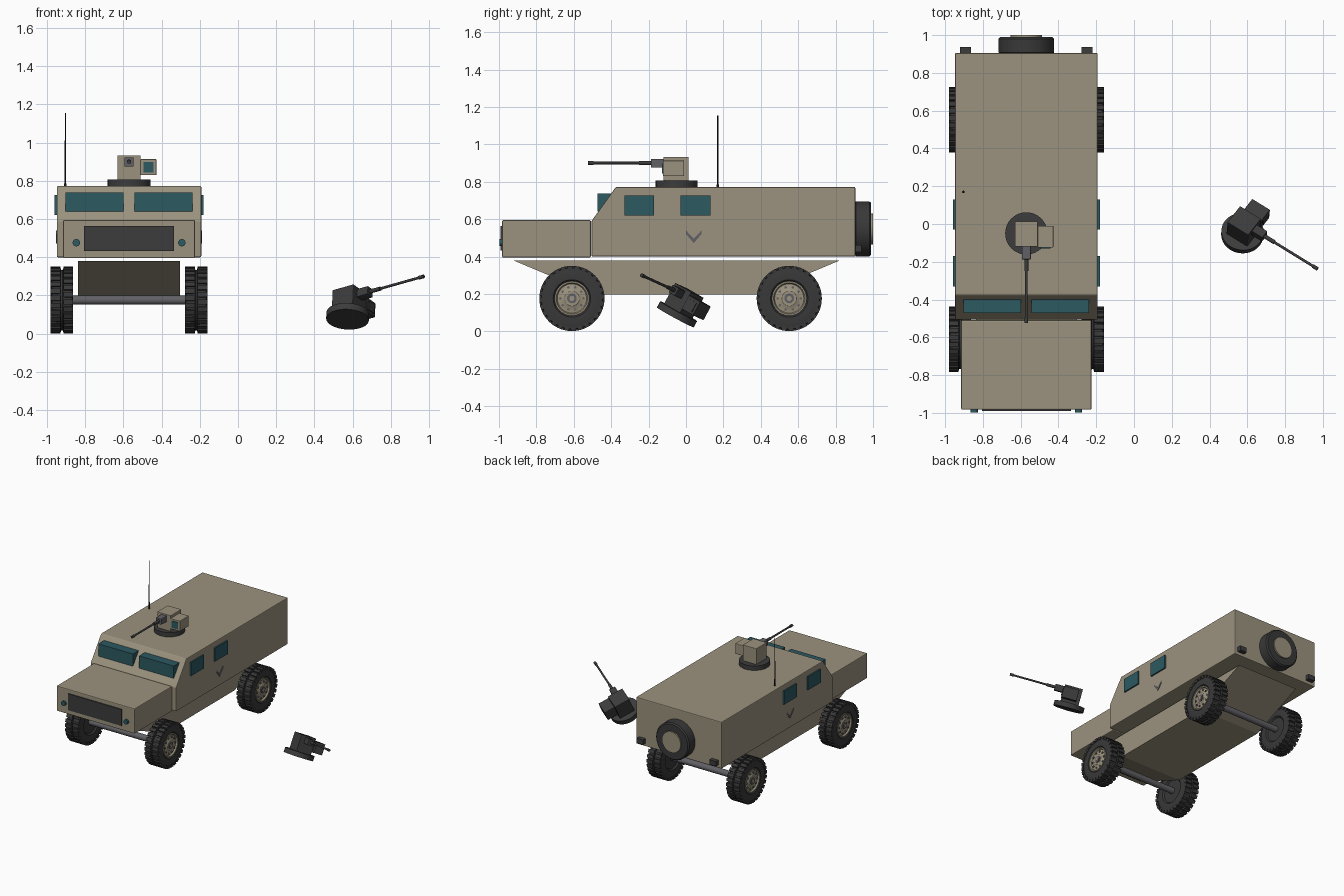
import bpy, bmesh
from math import pi, cos, sin
from mathutils import Vector, Matrix

if "Cube" in bpy.data.objects:
    bpy.data.objects.remove(bpy.data.objects["Cube"])


def material(name, r, g, b):
    m = bpy.data.materials.new(name)
    m.use_nodes = True
    m.diffuse_color = (r, g, b, 1)
    bsdf = m.node_tree.nodes["Principled BSDF"]
    bsdf.inputs["Base Color"].default_value = (r, g, b, 1)
    bsdf.inputs["Roughness"].default_value = 0.7
    return m


TAN = material("tan_paint", 0.33, 0.29, 0.21)
GLASS = material("teal_glass", 0.025, 0.1, 0.12)
RUBBER = material("rubber", 0.04, 0.04, 0.04)
DARK = material("dark_grey", 0.045, 0.045, 0.046)
METAL = material("grey_metal", 0.12, 0.117, 0.13)
BLACK = material("black", 0.01, 0.01, 0.01)

CX = -0.57  # vehicle centreline
ID = Matrix.Identity(4)


def finish(name, bm, mat, M=ID, bevel=0, smooth=False):
    bmesh.ops.recalc_face_normals(bm, faces=bm.faces)
    me = bpy.data.meshes.new(name)
    bm.to_mesh(me)
    bm.free()
    me.materials.append(mat)
    ob = bpy.data.objects.new(name, me)
    bpy.context.collection.objects.link(ob)
    ob.matrix_world = M
    if bevel:
        mod = ob.modifiers.new("bevel", "BEVEL")
        mod.width = bevel
        mod.segments = 2
    if smooth:
        bpy.ops.object.select_all(action="DESELECT")
        ob.select_set(True)
        bpy.context.view_layer.objects.active = ob
        bpy.ops.object.shade_smooth_by_angle(angle=0.6)
    return ob


def add_box(bm, x, y, z, rot=ID):
    size = Matrix.Diagonal((x[1] - x[0], y[1] - y[0], z[1] - z[0], 1))
    mid = Matrix.Translation([(a + b) / 2 for a, b in (x, y, z)])
    bmesh.ops.create_cube(bm, size=1, matrix=rot @ mid @ size)


def box(name, x, y, z, mat, M=ID, bevel=0):
    bm = bmesh.new()
    add_box(bm, x, y, z)
    return finish(name, bm, mat, M, bevel)


def add_rod(bm, p, q, r, r2=None, sides=32):
    p, q = Vector(p), Vector(q)
    rot = (q - p).to_track_quat("Z", "Y").to_matrix().to_4x4()
    bmesh.ops.create_cone(bm, cap_ends=True, segments=sides, radius1=r,
                          radius2=r if r2 is None else r2, depth=(q - p).length,
                          matrix=Matrix.Translation((p + q) / 2) @ rot)


def rod(name, p, q, r, mat, M=ID, r2=None, sides=32):
    bm = bmesh.new()
    add_rod(bm, p, q, r, r2, sides)
    return finish(name, bm, mat, M, smooth=True)


def prism(name, pts, x0, x1, mat, M=ID, bevel=0):
    """Extrude a side profile of (y, z) points across x."""
    bm = bmesh.new()
    face = bm.faces.new([bm.verts.new((x0, y, z)) for y, z in pts])
    ext = bmesh.ops.extrude_face_region(bm, geom=[face])["geom"]
    verts = [g for g in ext if isinstance(g, bmesh.types.BMVert)]
    bmesh.ops.translate(bm, verts=verts, vec=(x1 - x0, 0, 0))
    return finish(name, bm, mat, M, bevel)


def lathe(name, pts, mat, M, steps=48):
    """Spin (x, radius) points around the x axis."""
    bm = bmesh.new()
    vs = [bm.verts.new((x, 0, r)) for x, r in pts]
    es = [bm.edges.new(e) for e in zip(vs, vs[1:])]
    bmesh.ops.spin(bm, geom=vs + es, cent=(0, 0, 0), axis=(1, 0, 0),
                   angle=2 * pi, steps=steps, use_duplicate=False)
    bmesh.ops.remove_doubles(bm, verts=bm.verts, dist=0.0005)
    return finish(name, bm, mat, M, smooth=True)


def ring(n, r, phase=0):
    return [(r * cos(2 * pi * (i + phase) / n), r * sin(2 * pi * (i + phase) / n))
            for i in range(n)]


# Body: cabin, hood, lower hull
V = Matrix.Translation((CX, 0, 0))
prism("cabin", [(-0.505, 0.4), (-0.505, 0.59), (-0.375, 0.772), (0.905, 0.772), (0.905, 0.4)],
      -0.378, 0.378, TAN, V, 0.006)
box("hood", (-0.345, 0.345), (-0.983, -0.509), (0.395, 0.595), TAN, V, 0.006)
prism("lower_hull", [(-0.925, 0.38), (-0.49, 0.198), (0.39, 0.198), (0.825, 0.38)],
      -0.267, 0.267, TAN, V)
box("grille", (-0.236, 0.236), (-0.991, -0.98), (0.432, 0.563), DARK, V)

# Paired details
for s, side in ((-1, "right"), (1, "left")):
    def span(a, b):
        return tuple(sorted((s * a, s * b)))
    box(f"windscreen_{side}", span(0.028, 0.332), (-0.472, -0.4), (0.64, 0.738), GLASS, V)
    for y, part in ((-0.25, "front"), (0.05, "rear")):
        box(f"{part}_window_{side}", span(0.36, 0.389), (y - 0.08, y + 0.08),
            (0.62, 0.727), GLASS, V)
    prism(f"chevron_{side}", [(0, 0.54), (0.0415, 0.495), (0.083, 0.54), (0.083, 0.52),
          (0.0415, 0.472), (0, 0.52)], s * 0.376, s * 0.382, METAL, V)
    rod(f"headlight_{side}", (s * 0.276, -0.98, 0.476), (s * 0.276, -0.998, 0.476), 0.019, GLASS, V)
    box(f"tail_light_{side}", span(0.293, 0.35), (0.9, 0.938), (0.425, 0.463), DARK, V)

# Antenna
rod("antenna", (-0.333, 0.17, 0.77), (-0.333, 0.17, 1.155), 0.004, BLACK, V, 0.003, 8)
rod("antenna_base", (-0.333, 0.17, 0.77), (-0.333, 0.17, 0.785), 0.007, BLACK, V, sides=12)


def wheel(name, M):
    """Wheel with its outer face towards local +x."""
    lathe(name + "_tyre", [(-0.045, 0), (-0.045, 0.09), (-0.056, 0.1), (-0.058, 0.14),
          (-0.052, 0.163), (-0.006, 0.166), (-0.004, 0.158), (0.004, 0.158), (0.006, 0.166),
          (0.052, 0.163), (0.058, 0.14), (0.056, 0.1), (0.044, 0.09)], RUBBER, M)
    # Two staggered rows of tread blocks
    bm = bmesh.new()
    n = 28
    for i in range(n):
        for s in (-1, 1):
            rot = Matrix.Rotation(2 * pi * (i + s / 4) / n, 4, "X")
            x = sorted((s * 0.007, s * 0.059))
            add_box(bm, x, (-0.013, 0.013), (0.15, 0.174), rot)
    finish(name + "_tread", bm, RUBBER, M)
    lathe(name + "_rim", [(0.035, 0.094), (0.054, 0.092), (0.054, 0.084), (0.043, 0.078),
          (0.046, 0.045), (0.05, 0.04), (0.05, 0)], TAN, M, 32)
    bm = bmesh.new()
    for y, z in ring(10, 0.062):
        add_rod(bm, (0.04, y, z), (0.051, y, z), 0.007, sides=8)
    finish(name + "_bolts", bm, METAL, M)
    rod(name + "_hub", (0.045, 0, 0), (0.056, 0, 0), 0.026, METAL, M, sides=20)
    rod(name + "_hub_cap", (0.05, 0, 0), (0.059, 0, 0), 0.014, TAN, M, sides=16)


# Wheels and axles
for y, end in ((-0.61, "front"), (0.552, "rear")):
    for s, side in ((-1, "right"), (1, "left")):
        turn = Matrix.Rotation(pi if s < 0 else 0, 4, "Z")
        wheel(f"{end}_{side}_wheel", Matrix.Translation((CX + s * 0.351, y, 0.176)) @ turn)
    rod(f"{end}_axle", (-0.31, y, 0.176), (0.31, y, 0.176), 0.024, METAL, V, sides=24)

# Spare wheel on the back
S = Matrix.Translation((CX, 0.9, 0.548)) @ Matrix.Rotation(pi / 2, 4, "Z")
lathe("spare_tyre", [(0, 0), (0, 0.138), (0.008, 0.147), (0.08, 0.147), (0.09, 0.138), (0.09, 0)],
      RUBBER, S)
rod("spare_hub", (0.08, 0, 0), (0.1, 0, 0), 0.083, TAN, S)


def turret(name, M, paint, base, metal, glass):
    """Gun turret standing on its local origin, facing local -y."""
    rod(name + "_base", (0, 0, 0), (0, 0, 0.037), 0.112, base, M)
    box(name + "_housing", (-0.06, 0.06), (-0.07, 0.063), (0.035, 0.163), paint, M, 0.003)
    box(name + "_sight", (0.06, 0.143), (-0.074, 0.04), (0.06, 0.143), paint, M, 0.003)
    box(name + "_lens", (0.075, 0.129), (-0.079, -0.07), (0.074, 0.128), glass, M)
    box(name + "_mantlet", (-0.024, 0.024), (-0.137, -0.065), (0.105, 0.152), metal, M, 0.003)
    rod(name + "_barrel_sleeve", (0, -0.13, 0.13), (0, -0.2, 0.13), 0.011, base, M, sides=16)
    rod(name + "_barrel", (0, -0.2, 0.13), (0, -0.475, 0.13), 0.007, base, M, sides=16)
    rod(name + "_muzzle", (0, -0.445, 0.13), (0, -0.475, 0.13), 0.01, base, M, sides=16)


turret("turret", Matrix.Translation((CX, -0.05, 0.77)), TAN, DARK, METAL, GLASS)

# Second turret lying loose beside the vehicle
up = Vector((0.045, 0.4745, 0.879)).normalized()
back = Vector((-0.8255, 0.509, -0.233))
back = (back - up * back.dot(up)).normalized()
R = Matrix((back.cross(up), back, up)).transposed().to_4x4()
turret("loose_turret", Matrix.Translation((0.573, -0.057, 0.075)) @ R, DARK, DARK, DARK, DARK)
